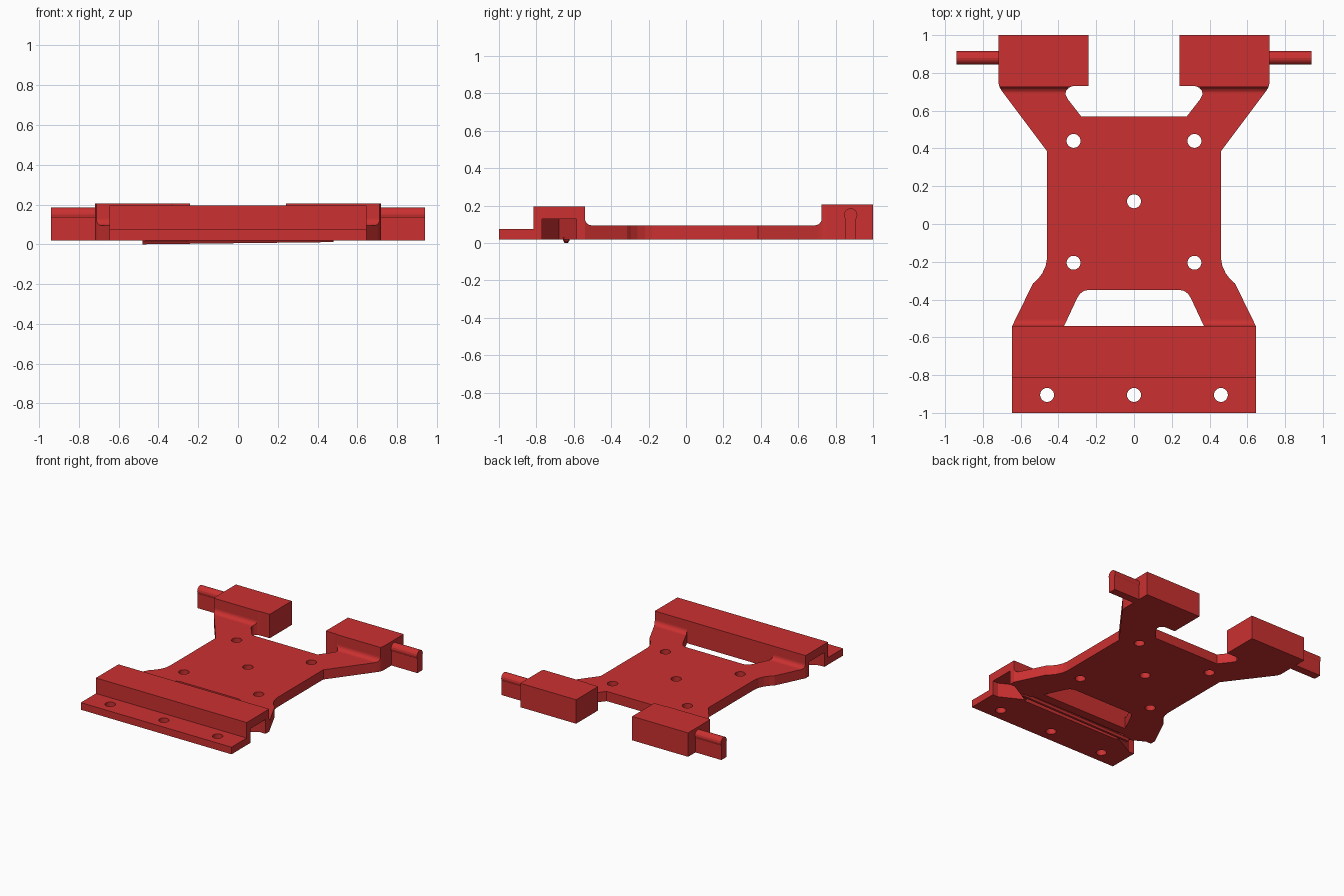
import bpy, bmesh, math
from mathutils import Matrix

if "Cube" in bpy.data.objects:
    bpy.data.objects.remove(bpy.data.objects["Cube"])

red = bpy.data.materials.new("red")
red.diffuse_color = (0.6, 0.03, 0.03, 1)
red.use_nodes = True
red.node_tree.nodes["Principled BSDF"].inputs["Base Color"].default_value = red.diffuse_color


def finish(bm, name):
    bmesh.ops.recalc_face_normals(bm, faces=bm.faces)
    me = bpy.data.meshes.new(name)
    bm.to_mesh(me)
    bm.free()
    ob = bpy.data.objects.new(name, me)
    bpy.context.collection.objects.link(ob)
    me.materials.append(red)
    return ob


def prism(name, pts, axis, lo, hi):
    """Extrude a 2D outline: (x, y) along z, or (y, z) along x."""
    def place(p, t):
        return (p[0], p[1], t) if axis == 'z' else (t, p[0], p[1])
    bm = bmesh.new()
    face = bm.faces.new([bm.verts.new(place(p, lo)) for p in pts])
    ext = bmesh.ops.extrude_face_region(bm, geom=[face])
    move = (0, 0, hi - lo) if axis == 'z' else (hi - lo, 0, 0)
    bmesh.ops.translate(bm, vec=move, verts=[
        g for g in ext['geom'] if isinstance(g, bmesh.types.BMVert)])
    return finish(bm, name)


def cylinder(name, r, length, matrix, n=24):
    bm = bmesh.new()
    bmesh.ops.create_cone(bm, cap_ends=True, segments=n, radius1=r,
                          radius2=r, depth=length, matrix=matrix)
    return finish(bm, name)


def boolean(target, cutter, op):
    m = target.modifiers.new(op.lower(), 'BOOLEAN')
    m.object, m.operation, m.solver = cutter, op, 'EXACT'
    bpy.context.view_layer.objects.active = target
    bpy.ops.object.modifier_apply(modifier=m.name)
    bpy.data.objects.remove(cutter)


def both_sides(half):
    return half + [(-x, y) for x, y in reversed(half)]


def arc(cy, cz, r, a0, a1, n=6):
    return [(cy + r * math.cos(math.radians(a0 + (a1 - a0) * i / n)),
             cz + r * math.sin(math.radians(a0 + (a1 - a0) * i / n)))
            for i in range(n + 1)]


# Body: stepped side profile intersected with the plan outline
side = [(-1, .02), (-1, .075), (-.815, .075), (-.815, .195), (-.54, .195)]
side += arc(-.505, .13, .035, 180, 270)
side += arc(.69, .13, .035, 270, 360)
side += [(.725, .205), (1, .205), (1, .02)]
body = prism("chassis_plate", side, 'x', -.9, .9)

plan = both_sides([
    (.28, .57), (.35, .66), (.363, .685), (.36, .705), (.345, .722),
    (.325, .73), (.24, .73), (.24, 1), (.718, 1), (.718, .75), (.712, .725),
    (.7, .705), (.46, .385), (.46, -.18), (.467, -.22), (.485, -.26),
    (.51, -.293), (.535, -.315), (.645, -.54), (.645, -1)])
boolean(body, prism("plan_cut", plan, 'z', -.1, .4), 'INTERSECT')

# Trapezoid window behind the front bar
window = both_sides([(.245, -.35), (.265, -.354), (.285, -.368),
                     (.3, -.39), (.37, -.54)])
boolean(body, prism("window_cut", window, 'z', -.1, .4), 'DIFFERENCE')

# V pockets open at each end of the bar, and the groove underneath
for s in (1, -1):
    pocket = [(s * .7, -.77), (s * .6, -.77), (s * .43, -.68),
              (s * .6, -.585), (s * .7, -.585)]
    boolean(body, prism("pocket_cut", pocket, 'z', -.1, .13), 'DIFFERENCE')
groove = [(-.42, -.695), (.42, -.695), (.42, -.61), (-.42, -.61)]
boolean(body, prism("groove_cut", groove, 'z', -.1, .06), 'DIFFERENCE')

# Screw holes
for x, y in [(.32, .44), (-.32, .44), (0, .12), (.32, -.205), (-.32, -.205),
             (.46, -.905), (-.46, -.905), (0, -.905)]:
    boolean(body, cylinder("hole_cut", .037, .6,
                           Matrix.Translation((x, y, .1))), 'DIFFERENCE')

# Axle pins with a thin web below each
for s, label in ((1, "right"), (-1, "left")):
    mat = Matrix.Translation((s * .825, .88, .15)) @ Matrix.Rotation(math.pi / 2, 4, 'Y')
    pin = cylinder(label + "_axle_pin", .036, .23, mat, 16)
    web = prism(label + "_web", [(.85, .02), (.91, .02), (.91, .14), (.85, .14)],
                'x', min(s * .71, s * .94), max(s * .71, s * .94))
    boolean(pin, web, 'UNION')

# Thin tilted rod under the bar
tilt = Matrix.Translation((0, -.64, .023)) @ Matrix.Rotation(math.pi / 2 - .0115, 4, 'Y')
rod = cylinder("tilted_rod", .0175, .96, tilt, 6)
low = min(v.co.z for v in rod.data.vertices)
rod.data.transform(Matrix.Translation((0, 0, -low)))
